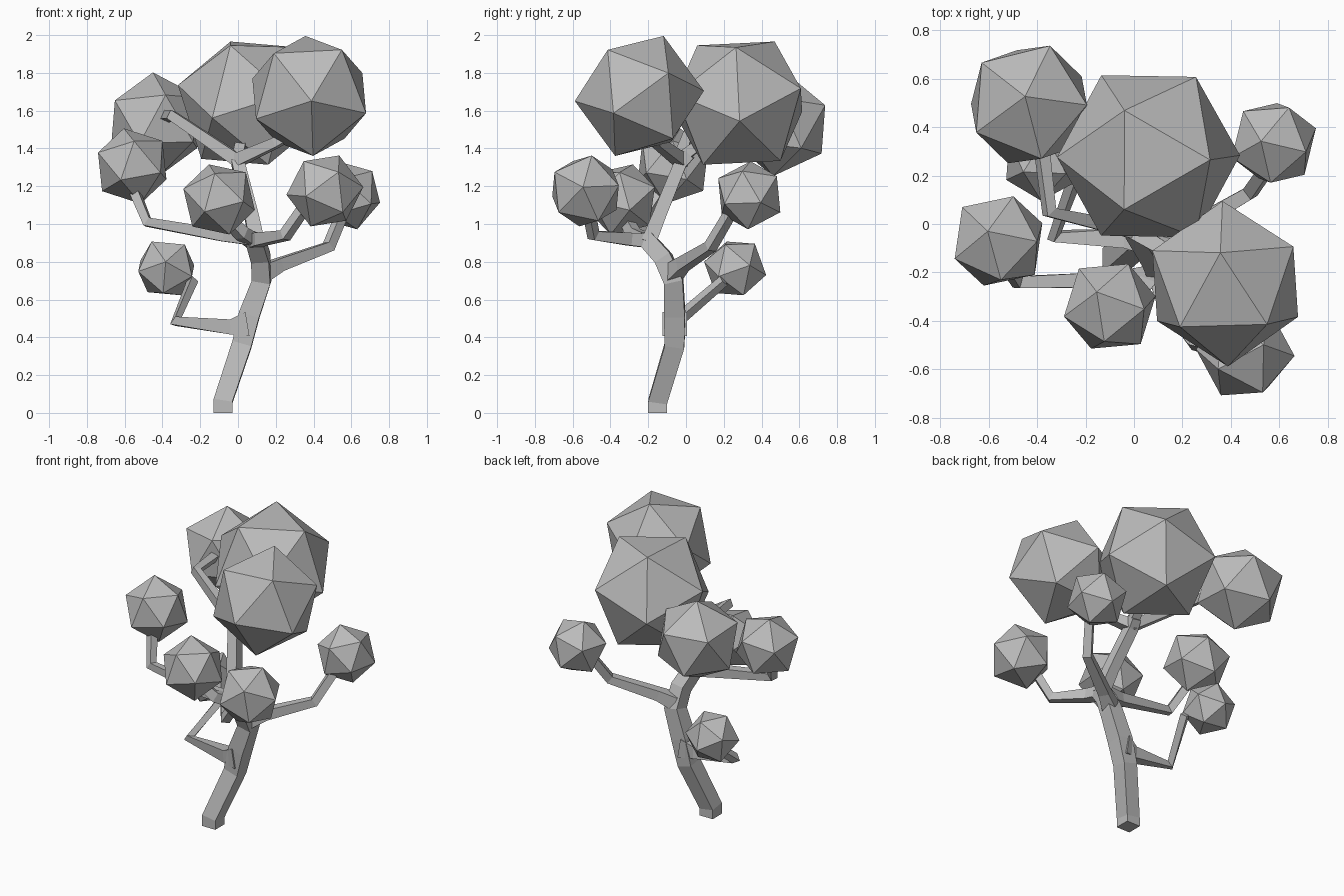
import bpy, bmesh
from mathutils import Vector, Matrix

cube = bpy.data.objects.get("Cube")
if cube:
    bpy.data.objects.remove(cube, do_unlink=True)

grey = bpy.data.materials.new("plain_grey")
grey.use_nodes = True
colour = (0.5, 0.5, 0.5, 1)
grey.diffuse_color = colour
grey.node_tree.nodes["Principled BSDF"].inputs["Base Color"].default_value = colour


def finish(bm, name):
    """Turn a bmesh into a flat shaded object."""
    bmesh.ops.recalc_face_normals(bm, faces=bm.faces)
    mesh = bpy.data.meshes.new(name)
    bm.to_mesh(mesh)
    bm.free()
    mesh.materials.append(grey)
    obj = bpy.data.objects.new(name, mesh)
    bpy.context.collection.objects.link(obj)


def frame(a, b):
    """Rotation whose z axis follows a and whose x axis leans towards b."""
    z = Vector(a).normalized()
    x = Vector(b)
    x = (x - z * x.dot(z)).normalized()
    return Matrix((x, z.cross(x), z)).transposed()


def foliage(name, centre, radius, corner, neighbour):
    """Icosahedron turned so that two adjoining corners point as given."""
    bm = bmesh.new()
    bmesh.ops.create_icosphere(bm, subdivisions=1, radius=radius)
    pole = max(bm.verts, key=lambda v: v.co.z)
    beside = pole.link_edges[0].other_vert(pole)
    turn = frame(corner, neighbour) @ frame(pole.co, beside.co).transposed()
    bmesh.ops.transform(bm, verts=bm.verts,
                        matrix=Matrix.Translation(centre) @ turn.to_4x4())
    finish(bm, name)


def limb(name, *points):
    """Square-section limb through points of (x, y, z, half width)."""
    bm = bmesh.new()
    path = [Vector(p[:3]) for p in points]
    steps = [(b - a).normalized() for a, b in zip(path, path[1:])]
    side, last, rings = None, None, []
    for i, (p, spec) in enumerate(zip(path, points)):
        before, after = steps[max(i - 1, 0)], steps[min(i, len(steps) - 1)]
        tangent = (before + after).normalized()
        if side is None:
            ref = Vector((1, 0, 0)) if abs(tangent.z) > 0.7 else Vector((0, 0, 1))
            side = (ref - tangent * ref.dot(tangent)).normalized()
        else:
            side = last.rotation_difference(tangent) @ side
        last = tangent
        other = tangent.cross(side)
        rings.append([bm.verts.new(p + (side * u + other * v) * spec[3])
                      for u, v in ((1, 1), (-1, 1), (-1, -1), (1, -1))])
    for r, s in zip(rings, rings[1:]):
        for k in range(4):
            n = (k + 1) % 4
            bm.faces.new((r[k], r[n], s[n], s[k]))
    bm.faces.new(rings[0])
    bm.faces.new(rings[-1])
    finish(bm, name)


# Trunk and the main fork
limb("trunk", (-.08, -.15, 0, .05), (-.08, -.15, .06, .05), (.02, -.06, .36, .052),
     (.06, -.06, .52, .055), (.125, -.065, .7, .05), (.12, -.12, .82, .047),
     (.09, -.21, .92, .045))
limb("upper_branch", (.1, -.2, .9, .04), (.07, -.14, 1.05, .036),
     (0, -.03, 1.32, .034), (.01, .02, 1.37, .03))

# Side branches
limb("low_branch", (.05, -.06, .47, .065), (-.04, -.06, .455, .04),
     (-.33, -.05, .485, .025), (-.24, .2, .7, .022))
limb("right_branch", (.1, -.2, .92, .036), (-.08, -.23, .94, .032),
     (-.48, -.24, 1.01, .025), (-.55, -.13, 1.18, .025))
limb("front_branch", (.08, -.2, .91, .036), (.02, -.28, .95, .032),
     (-.08, -.33, 1.05, .025))
limb("left_front_branch", (.09, -.2, .91, .036), (.12, -.3, .92, .034),
     (.25, -.49, .94, .027), (.36, -.52, 1.1, .025))
limb("left_back_branch", (.13, -.07, .74, .045), (.22, -.02, .785, .034),
     (.48, .13, .88, .027), (.55, .23, 1.05, .025))

# Crown branches
limb("crown_branch_right", (.01, -.03, 1.33, .034), (-.35, .05, 1.575, .025),
     (-.38, .3, 1.57, .025))
limb("crown_branch_left", (0, -.03, 1.34, .034), (.2, -.15, 1.43, .026),
     (.32, -.2, 1.5, .025))
limb("crown_branch_back", (0, -.04, 1.34, .03), (.03, .15, 1.48, .025))

# Foliage clumps
foliage("foliage_crown_back", (.06, .28, 1.64), .39, (-.1, .19, .327), (.255, -.015, .296))
foliage("foliage_crown_front", (.377, -.247, 1.678), .343, (-.02, .128, .317), (.169, -.16, .251))
foliage("foliage_crown_right", (-.434, .494, 1.528), .277, (-.016, .033, .273), (.053, -.23, .14))
foliage("foliage_right", (-.56, -.07, 1.307), .208, (-.045, .04, .2), (.081, .198, .03))
foliage("foliage_front", (-.1, -.34, 1.13), .202, (-.054, .059, .185), (-.198, -.056, .03))
foliage("foliage_left_front", (.46, -.532, 1.175), .205, (.2, -.013, .02), (.07, .033, .185))
foliage("foliage_left_back", (.578, .335, 1.152), .188, (-.053, .007, .18), (.095, .171, .05))
foliage("foliage_low", (-.38, .26, .765), .168, (-.003, -.163, .035), (-.088, -.04, .16))
